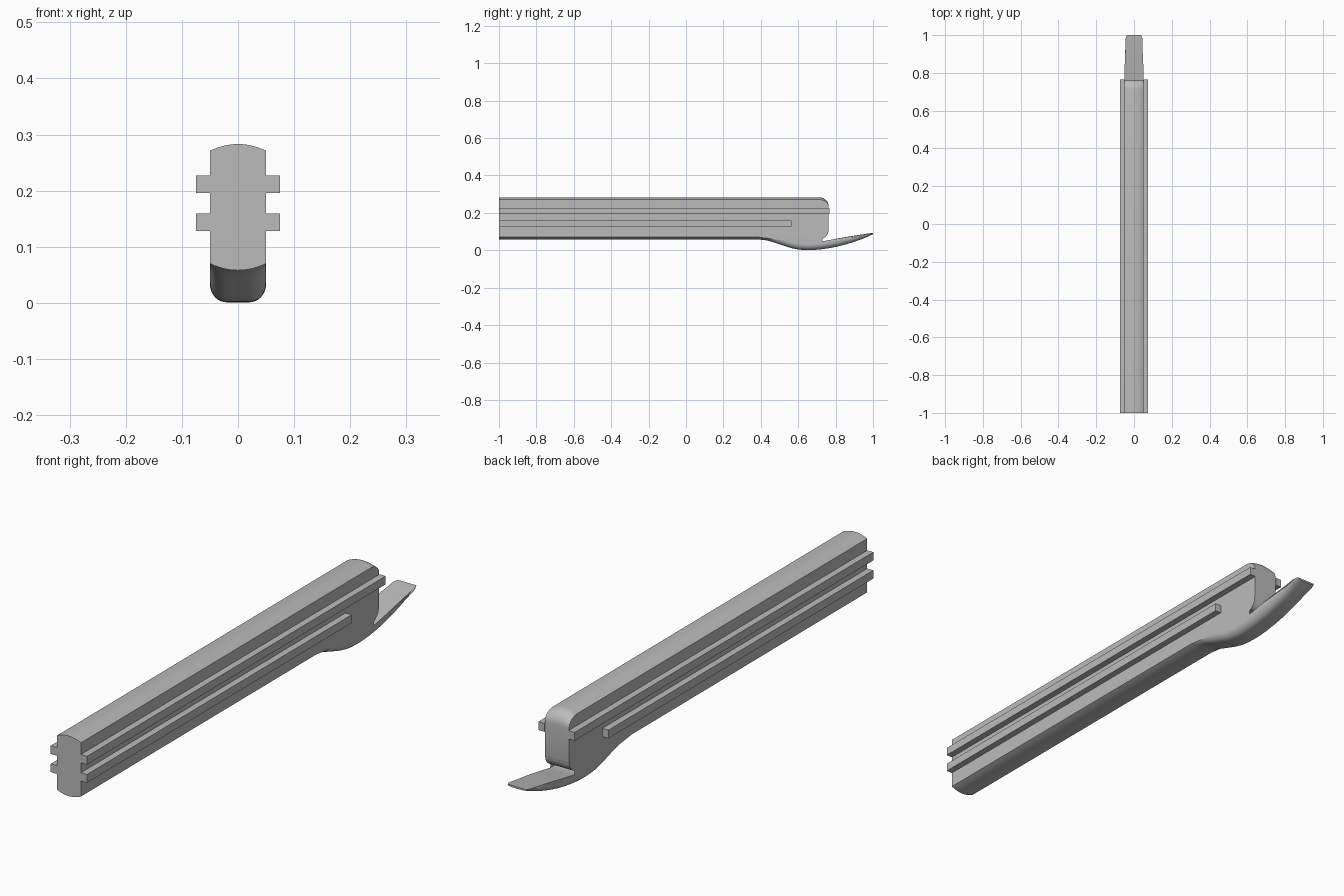
import bpy, bmesh, math
from mathutils import Vector

cube = bpy.data.objects.get("Cube")
if cube:
    bpy.data.objects.remove(cube, do_unlink=True)

# One plain grey for everything
GREY = (0.5, 0.5, 0.5, 1)
mat = bpy.data.materials.new("plain_grey")
mat.use_nodes = True
mat.diffuse_color = GREY
mat.node_tree.nodes["Principled BSDF"].inputs["Base Color"].default_value = GREY

HALF = 0.05      # half width of the body
FRONT, BACK = -1.0, 0.763
TOP, BOTTOM = 0.283, 0.058
CROWN = 0.012    # how far the crowned top and bottom fall at the sides


def spline(points, steps=6):
    """Smooth curve through 2D points."""
    pts = [Vector(p) for p in points]
    pts = [2 * pts[0] - pts[1]] + pts + [2 * pts[-1] - pts[-2]]
    out = []
    for a, b, c, d in zip(pts, pts[1:], pts[2:], pts[3:]):
        for i in range(steps):
            t = i / steps
            out.append(0.5 * (2 * b + (c - a) * t + (2 * a - 5 * b + 4 * c - d) * t ** 2
                              + (3 * b - a - 3 * c + d) * t ** 3))
    return out + [pts[-2]]


def finish(name, bm):
    bmesh.ops.recalc_face_normals(bm, faces=bm.faces)
    mesh = bpy.data.meshes.new(name)
    bm.to_mesh(mesh)
    bm.free()
    mesh.materials.append(mat)
    obj = bpy.data.objects.new(name, mesh)
    bpy.context.collection.objects.link(obj)
    return obj


def ramp(y, start, end):
    t = min(max((y - start) / (end - start), 0), 1)
    return t * t * (3 - 2 * t)


def half_width(y):
    """The lever narrows and rounds off near its tip."""
    return HALF - 0.005 * ramp(y, 0.8, 0.96) - 0.007 * max(0, (y - 0.975) / 0.025) ** 2


# Side outline as (y, z, crown drop, round-corner rise)
outline = [(FRONT, TOP, CROWN, 0)]
R = 0.05
for i in range(11):
    a = math.pi / 2 * i / 10
    outline.append((BACK - R + R * math.sin(a), TOP - R + R * math.cos(a), CROWN * math.cos(a), 0))

# Back wall, small notch, then the top of the lever
notch = [(BACK, 0.11), (0.757, 0.086), (0.742, 0.069), (0.729, 0.069), (0.718, 0.077),
         (0.704, 0.075), (0.694, 0.062), (0.70, 0.049), (0.715, 0.047)]
outline += [(p.x, p.y, 0, 0) for p in spline(notch, 4)]
lever_top = spline([(0.74, 0.05), (0.85, 0.07), (0.95, 0.086), (0.975, 0.09), (1.0, 0.093)])
outline += [(p.x, p.y, 0, 0) for p in lever_top]

# Underside of the lever, blending into the crowned bottom of the body
belly = [(1.0, 0.086), (0.95, 0.064), (0.88, 0.039), (0.8, 0.018), (0.72, 0.005), (0.65, 0.001),
         (0.58, 0.008), (0.5, 0.032), (0.44, 0.051), (0.39, BOTTOM)]
for p in spline(belly):
    thickness = 0.093 - 0.18 * (1.0 - p.x) - p.y if p.x > 0.72 else 1
    k = ramp(p.x, 0.39, 0.52)
    outline.append((p.x, p.y, -CROWN * (1 - k), min(0.032, 0.8 * max(thickness, 0.004)) * k))
outline.append((FRONT, BOTTOM, -CROWN, 0))

# Body and lever: the outline repeated across the width
bm = bmesh.new()
SLICES = 20
rows = []
for i in range(SLICES + 1):
    u = math.sin(math.pi * (i / SLICES - 0.5))
    corner = max(0, (abs(u) - 0.4) / 0.6)
    rounding = 1 - math.sqrt(max(0, 1 - corner * corner))
    rows.append([bm.verts.new((u * half_width(y), y, z - drop * u * u + rise * rounding))
                 for y, z, drop, rise in outline])
count = len(outline)
for a, b in zip(rows, rows[1:]):
    for j in range(count):
        k = (j + 1) % count
        bm.faces.new((a[j], a[k], b[k], b[j]))
caps = [bm.faces.new(rows[0]), bm.faces.new(rows[-1])]
bmesh.ops.triangulate(bm, faces=caps)
body = finish("body_with_lever", bm)
bpy.context.view_layer.objects.active = body
body.select_set(True)
bpy.ops.object.shade_smooth_by_angle(angle=math.radians(35))
body.select_set(False)


# Guide rails on both sides
def rail(name, end, low, high):
    bm = bmesh.new()
    bmesh.ops.create_cube(bm, size=1)
    for v in bm.verts:
        v.co = (HALF if v.co.x < 0 else 0.075,
                FRONT if v.co.y < 0 else end,
                low if v.co.z < 0 else high)
    finish(name, bm).modifiers.new("both_sides", 'MIRROR')


rail("upper_rails", 0.766, 0.196, 0.227)
rail("lower_rails", 0.565, 0.128, 0.159)
